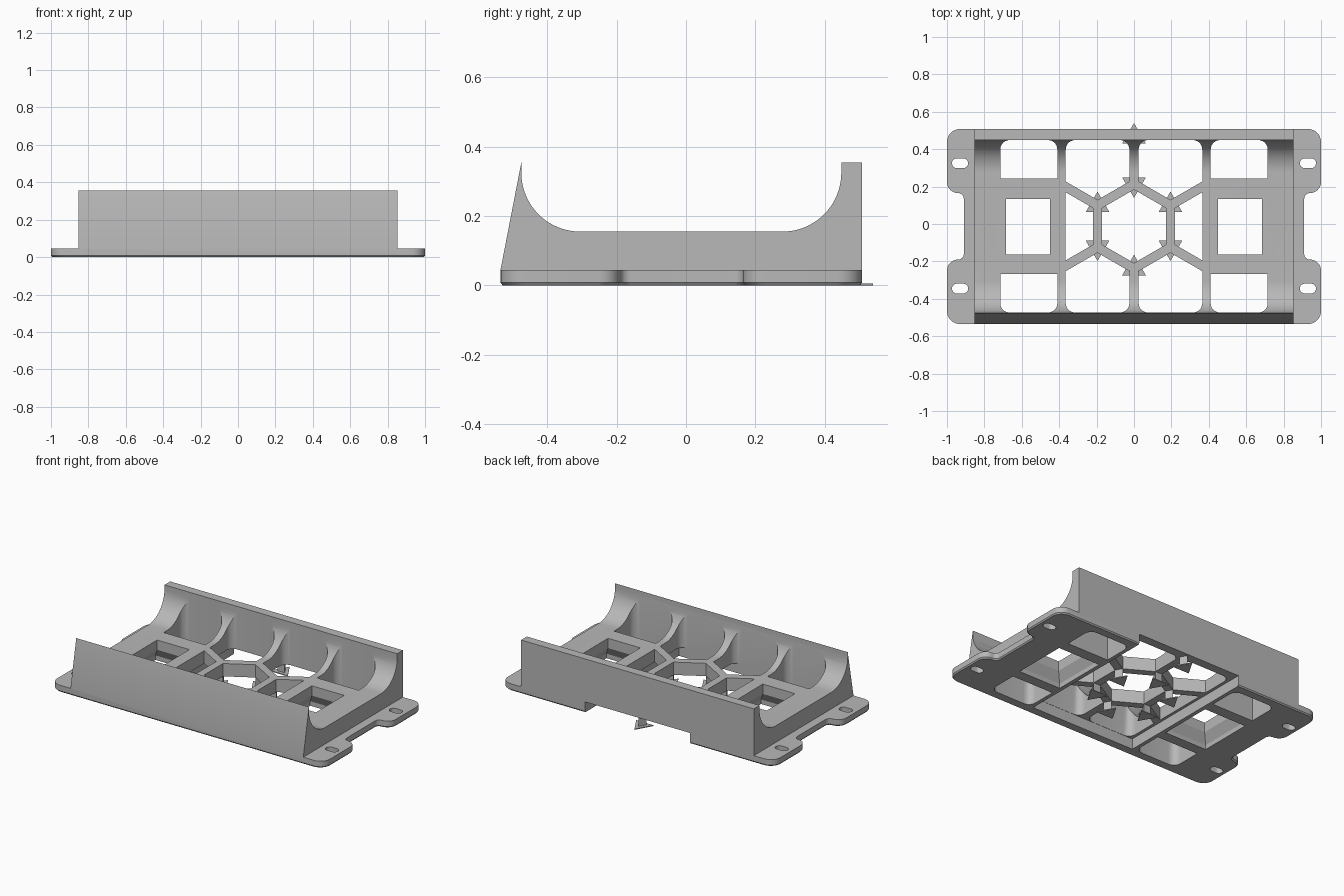
import bpy, bmesh, math
from mathutils import Vector

cube = bpy.data.objects.get("Cube")
if cube:
    bpy.data.objects.remove(cube, do_unlink=True)

grey = bpy.data.materials.new("plain grey")
grey.use_nodes = True
grey.diffuse_color = (0.48, 0.48, 0.48, 1)
grey.node_tree.nodes["Principled BSDF"].inputs["Base Color"].default_value = (0.48, 0.48, 0.48, 1)

YC = -0.0125          # middle of the tray in y
FRONT, BACK = -0.535, 0.508
WALL = 0.06
FLOOR, TOP, PLATE = 0.155, 0.355, 0.045


def rounded(corners, steps=8):
    """Outline from (x, y, radius) corners, with each corner replaced by an arc."""
    out = []
    for i, (x, y, r) in enumerate(corners):
        p = Vector((x, y))
        if not r:
            out.append(p)
            continue
        a = (Vector(corners[i - 1][:2]) - p).normalized()
        b = (Vector(corners[(i + 1) % len(corners)][:2]) - p).normalized()
        half = a.angle(b) / 2
        centre = p + (a + b).normalized() * (r / math.sin(half))
        start = p + a * (r / math.tan(half)) - centre
        end = p + b * (r / math.tan(half)) - centre
        turn = math.atan2(start.x * end.y - start.y * end.x, start.dot(end))
        for k in range(steps + 1):
            t = turn * k / steps
            c, s = math.cos(t), math.sin(t)
            out.append(centre + Vector((start.x * c - start.y * s, start.x * s + start.y * c)))
    return out


def loft(name, rings):
    """Closed solid through equal-sized rings of 3D points."""
    bm = bmesh.new()
    loops = [[bm.verts.new(p) for p in ring] for ring in rings]
    n = len(loops[0])
    for low, high in zip(loops, loops[1:]):
        for i in range(n):
            j = (i + 1) % n
            bm.faces.new((low[i], low[j], high[j], high[i]))
    bm.faces.new(loops[0][::-1])
    bm.faces.new(loops[-1])
    bmesh.ops.recalc_face_normals(bm, faces=bm.faces)
    mesh = bpy.data.meshes.new(name)
    bm.to_mesh(mesh)
    bm.free()
    mesh.materials.append(grey)
    ob = bpy.data.objects.new(name, mesh)
    bpy.context.collection.objects.link(ob)
    return ob


def prism(name, outline, z0, z1):
    return loft(name, [[(x, y, z) for x, y in outline] for z in (z0, z1)])


def combine(target, tool, operation):
    mod = target.modifiers.new("combine", "BOOLEAN")
    mod.operation, mod.object, mod.solver = operation, tool, "EXACT"
    bpy.context.view_layer.objects.active = target
    bpy.ops.object.modifier_apply(modifier=mod.name)
    bpy.data.objects.remove(tool, do_unlink=True)


def box(x0, x1, y0, y1, r=0):
    return rounded([(x0, y0, r), (x1, y0, r), (x1, y1, r), (x0, y1, r)])


# Cradle: trough cross-section swept along x
section = rounded([(FRONT, PLATE, 0), (BACK, PLATE, 0), (BACK, TOP, 0), (BACK - WALL, TOP, 0),
                   (BACK - WALL, FLOOR, 0.17), (FRONT + WALL, FLOOR, 0.17),
                   (FRONT + WALL, TOP, 0)], 20)
tray = loft("cradle_tray", [[(x, y, z) for y, z in section] for x in (-0.853, 0.853)])

# Base plate with four rounded mounting ears and a small lower chamfer
def plate_outline(inset):
    right = [(1 - inset, FRONT + inset, 0.07), (1 - inset, -0.19 - inset, 0.06),
             (0.91 - inset, -0.19 - inset, 0.03), (0.91 - inset, 0.165 + inset, 0.03),
             (1 - inset, 0.165 + inset, 0.06), (1 - inset, BACK - inset, 0.07)]
    return rounded(right + [(-x, y, r) for x, y, r in reversed(right)])

wide, narrow = plate_outline(0), plate_outline(0.006)
plate = loft("base_plate", [[(x, y, z) for x, y in ring]
                            for ring, z in ((narrow, 0), (wide, 0.008), (wide, PLATE))])
combine(tray, plate, "UNION")

# Mounting slots
for x in (-0.93, 0.93):
    for y in (0.325, -0.345):
        slot = box(x - 0.043, x + 0.043, y - 0.026, y + 0.026, 0.0255)
        combine(tray, prism("slot_cutter", slot, -0.1, 0.2), "DIFFERENCE")

# Sliding pocket beneath the middle, open at the back
combine(tray, prism("pocket_cutter", box(-0.385, 0.385, FRONT + WALL, 0.7), -0.1, 0.07), "DIFFERENCE")

# Honeycomb openings
APOTHEM, PITCH = 0.17, 0.195
RADIUS = APOTHEM / math.cos(math.pi / 6)
HALF = RADIUS / 2
ROW = PITCH * math.sqrt(3)
hexagon = [(RADIUS * math.sin(k * math.pi / 3), YC + RADIUS * math.cos(k * math.pi / 3)) for k in range(6)]
combine(tray, prism("hex_cutter", hexagon, -0.1, 0.5), "DIFFERENCE")

for side in (-1, 1):
    # Half hexagon beside the centre
    inner, outer = 2 * PITCH - APOTHEM, 0.367
    rise = HALF + (outer - inner) * math.tan(math.pi / 6)
    half_hex = [(side * inner, YC - HALF), (side * outer, YC - rise),
                (side * outer, YC + rise), (side * inner, YC + HALF)]
    combine(tray, prism("half_hex_cutter", half_hex, -0.1, 0.5), "DIFFERENCE")

    # Square window, flared toward the bottom
    top = box(side * 0.567 - 0.118, side * 0.567 + 0.118, YC - 0.15, YC + 0.145)
    low = box(side * 0.567 - 0.155, side * 0.567 + 0.155, YC - 0.185, YC + 0.18)
    window = loft("window_cutter", [[(x, y, z) for x, y in ring] for ring, z in
                                    ((low, -0.1), (low, 0.03), (top, 0.09), (top, 0.5))])
    combine(tray, window, "DIFFERENCE")

    for end in (-1, 1):
        wall_y = YC + end * 0.461
        # Five-sided cell against the long wall
        cx, cy = side * PITCH, YC + end * ROW
        cell = rounded([(cx, cy - end * RADIUS, 0), (cx + APOTHEM, cy - end * HALF, 0),
                        (cx + APOTHEM, wall_y, 0.05), (cx - APOTHEM, wall_y, 0.05),
                        (cx - APOTHEM, cy - end * HALF, 0)])
        combine(tray, prism("cell_cutter", cell, -0.1, 0.5), "DIFFERENCE")
        # Rectangular cell near the tray end
        near = YC + end * 0.255
        cell = rounded([(side * 0.41, near, 0), (side * 0.715, near, 0),
                        (side * 0.715, wall_y, 0.05), (side * 0.41, wall_y, 0.05)])
        combine(tray, prism("end_cell_cutter", cell, -0.1, 0.5), "DIFFERENCE")

bpy.ops.object.select_all(action="DESELECT")
tray.select_set(True)
bpy.context.view_layer.objects.active = tray
bpy.ops.object.shade_smooth_by_angle(angle=math.radians(30))

# Triangular feet with slim posts under the honeycomb joints
def triangle(x, y, r, up):
    return [(x + r * math.sin(a), y + up * r * math.cos(a))
            for a in (0, 2 * math.pi / 3, 4 * math.pi / 3)]

joint = 2 * PITCH / math.sqrt(3)
feet = [(0, 0.467, 1), (0, YC + joint, -1), (0, YC - joint, 1)]
feet += [(s * PITCH, YC + e * joint / 2, e) for s in (-1, 1) for e in (-1, 1)]
for i, (x, y, up) in enumerate(feet):
    prism(f"foot_{i + 1}", triangle(x, y, 0.073, up), 0, 0.006)
    prism(f"foot_post_{i + 1}", triangle(x, y, 0.03, up), 0.006, 0.07)
